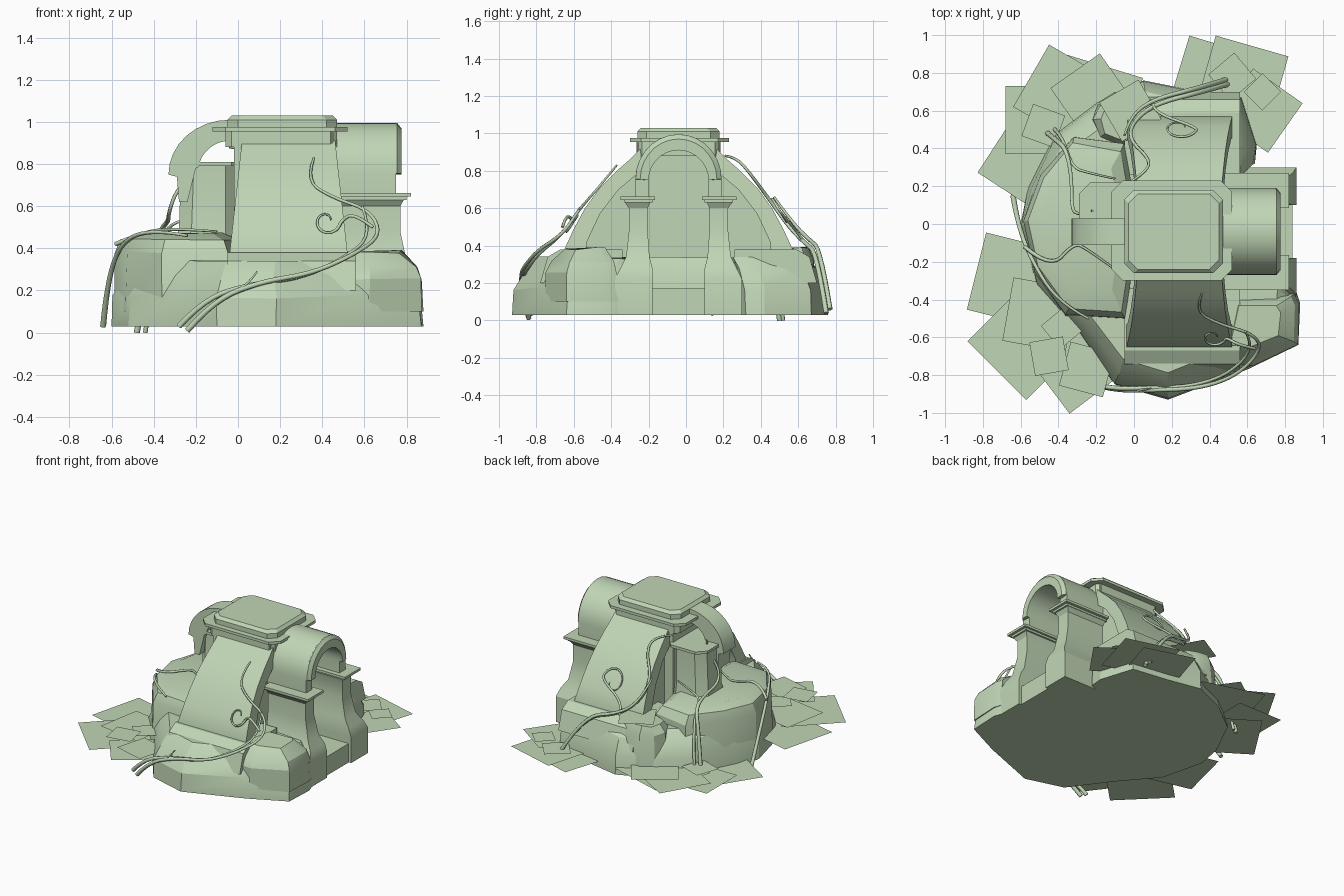
import bpy
import bmesh
import random
from math import radians, sin, cos, pi
from mathutils import Vector

random.seed(4)
if "Cube" in bpy.data.objects:
    bpy.data.objects.remove(bpy.data.objects["Cube"])

stone = bpy.data.materials.new("sage_green")
stone.use_nodes = True
SAGE = (.53, .67, .465, 1)
stone.diffuse_color = SAGE
stone.node_tree.nodes["Principled BSDF"].inputs["Base Color"].default_value = SAGE
parts = []
MID = -.04  # y of the plane the building mirrors about


def add_mesh(name, verts, faces):
    mesh = bpy.data.meshes.new(name)
    mesh.from_pydata(verts, [], faces)
    mesh.materials.append(stone)
    obj = bpy.data.objects.new(name, mesh)
    bpy.context.collection.objects.link(obj)
    parts.append(obj)
    return obj


def loft(name, rings):
    """Skin a stack of rings and cap both ends."""
    n = len(rings[0])
    verts = [v for ring in rings for v in ring]
    faces = [tuple(reversed(range(n))), tuple(range(len(verts) - n, len(verts)))]
    for k in range(len(rings) - 1):
        for i in range(n):
            a, b = k * n + i, k * n + (i + 1) % n
            faces.append((a, b, b + n, a + n))
    obj = add_mesh(name, verts, faces)
    bm = bmesh.new()
    bm.from_mesh(obj.data)
    bmesh.ops.recalc_face_normals(bm, faces=bm.faces)
    bm.to_mesh(obj.data)
    bm.free()
    return obj


def extrude(name, profile, axis, low, high):
    """Extrude a (horizontal, z) profile along the x or y axis."""
    place = (lambda p, d: (d, p[0], p[1])) if axis == "x" else (lambda p, d: (p[0], d, p[1]))
    return loft(name, [[place(p, d) for p in profile] for d in (low, high)])


def rect(x0, x1, y0, y1, z, cut=0):
    if not cut:
        return [(x0, y0, z), (x1, y0, z), (x1, y1, z), (x0, y1, z)]
    return [(x0 + cut, y0, z), (x1 - cut, y0, z), (x1, y0 + cut, z), (x1, y1 - cut, z),
            (x1 - cut, y1, z), (x0 + cut, y1, z), (x0, y1 - cut, z), (x0, y0 + cut, z)]


def slab(name, x0, x1, y0, y1, z0, z1, cut=0):
    return loft(name, [rect(x0, x1, y0, y1, z, cut) for z in (z0, z1)])


def rock(name, outline, centre, levels, rough=.008):
    """Boulder: an outline shrunk towards its centre at each (z, scale) level."""
    rings = []
    for k, (z, s) in enumerate(levels):
        jitter = rough if k else 0
        rings.append([(centre[0] + (x - centre[0]) * s + random.uniform(-jitter, jitter),
                       centre[1] + (y - centre[1]) * s + random.uniform(-jitter, jitter),
                       z + random.uniform(-jitter, jitter)) for x, y in outline])
    return loft(name, rings)


def arc(cx, cz, r, rz, start, end, steps=14):
    angles = [radians(start + (end - start) * i / steps) for i in range(steps + 1)]
    return [(cx + r * cos(a), cz + rz * sin(a)) for a in angles]


# Rocky base with a bay for the doorway
base = [(.87, -.64), (.88, -.42), (.86, -.36), (.52, -.36), (.52, .28), (.64, .32), (.65, .42),
        (.57, .67), (.3, .71), (.05, .76), (-.2, .65), (-.42, .48), (-.56, .2), (-.6, 0),
        (-.52, -.32), (-.3, -.58), (-.1, -.85), (.18, -.93), (.6, -.77)]
rock("rock_base", base, (.15, -.05), [(.03, 1), (.17, .985), (.28, .92), (.335, .83)])
mound = [(-.05, -.5), (.02, 0), (-.05, .42), (-.32, .46), (-.5, .26), (-.58, .02),
         (-.53, -.25), (-.36, -.48)]
rock("rear_mound", mound, (-.28, 0), [(.1, 1.02), (.38, 1), (.44, .92), (.47, .7)])
corner = [(.42, -.72), (.62, -.75), (.87, -.64), (.88, -.42), (.86, -.36), (.5, -.36)]
rock("corner_boulder", corner, (.62, -.52), [(.1, 1), (.25, .985), (.31, .88), (.385, .58)])
rock("back_boulder", arc(-.05, .55, .16, .14, 0, 324, 9), (-.05, .55),
     [(.1, 1.1), (.33, 1), (.385, .8)])
slab("door_sill", .4, .84, -.24, .15, .03, .17)

# Tower core and stepped cap
slab("tower_core", -.02, .45, -.26, .18, .2, .95)
slab("cap_neck", -.06, .47, -.265, .185, .88, .955, .03)
slab("cap_flange", -.12, .52, -.3, .23, .955, .975, .06)
loft("cap_top", [rect(-.05, .47, -.26, .18, .975, .05), rect(-.05, .47, -.26, .18, 1.01, .05),
                 rect(-.03, .45, -.24, .16, 1.03, .05)])

# Curved buttresses on the front and back sides
for side, label in ((-1, "front"), (1, "back")):
    flip = lambda pts: [(MID + side * d, z) for d, z in pts]
    outer = [(.2, .92), (.25, .87), (.33, .8), (.42, .71), (.5, .6), (.56, .49), (.61, .38), (.61, .3)]
    inner = [(.5, .3), (.49, .42), (.42, .57), (.32, .7), (.2, .8)]
    shell = extrude(label + "_buttress_shell", flip(outer + inner), "x", .02, .46)
    for v in shell.data.vertices:  # splay towards the foot
        v.co.x += (.92 - v.co.z) * (.11 if v.co.x > .2 else -.11)
    extrude(label + "_buttress_fill", flip([(.18, .85)] + inner[::-1] + [(.18, .3)]), "x", .05, .43)
    extrude(label + "_buttress_foot", flip([(.3, .2), (.3, .38), (.63, .38), (.7, .34), (.74, .2)]),
            "x", -.05, .56)

# Barrel vault over the doorway, with a bevelled outer rim
vault = arc(MID, .755, .23, .24, 0, 180, 18)
opening = arc(MID, .75, .16, .16, 180, 0)
extrude("door_vault", [(MID + .23, .655)] + vault + [(MID - .23, .655), (MID - .16, .655)]
        + opening + [(MID + .16, .655)], "x", .4, .75)
rim = [[(x, y, z) for y, z in arc(MID, .755, .23 - inset, .24 - inset, 0, 180)
        + arc(MID, .75, .16, .16, 180, 0)] for x, inset in ((.74, 0), (.755, 0), (.775, .025))]
loft("vault_rim", rim)

# Door piers with flared feet and capital plates
for side, label in ((-1, "front"), (1, "back")):
    levels = [(.03, .86, .34, .14), (.22, .86, .34, .14), (.28, .84, .31, .14), (.34, .8, .28, .155),
              (.48, .77, .265, .165), (.6, .77, .265, .165), (.635, .79, .29, .15)]
    rings = [rect(.46, x, *sorted((MID + side * a, MID + side * b)), z) for z, x, a, b in levels]
    loft(label + "_door_pier", rings)
    for name, x, a, b, z in (("plate", .82, .31, .125, .645), ("lip", .8, .29, .14, .63)):
        y0, y1 = sorted((MID + side * a, MID + side * b))
        slab(label + "_pier_" + name, .45, x, y0, y1, z, z + .018)

# Broken rear arm: pillar, plate and a quarter rib
loft("rear_pillar", [rect(-.3, 0, -.1, .22, .4, .06), rect(-.28, 0, -.08, .2, .5, .06),
                     rect(-.27, 0, -.08, .2, .79, .06)])
slab("rear_plate", -.29, .03, -.11, .22, .79, .81, .06)
rib = arc(-.04, .75, .29, .26, 90, 180, 8) + [(-.29, .74), (-.28, .62), (-.24, .62), (-.2, .78)]
rib += arc(-.04, .76, .15, .15, 170, 90, 8)
extrude("rear_rib", rib, "y", -.11, .03)


# Creeping vines
def vine(name, points, radius=.013):
    curve = bpy.data.curves.new(name, "CURVE")
    curve.dimensions = "3D"
    curve.bevel_depth, curve.bevel_resolution, curve.resolution_u = radius, 1, 5
    curve.use_fill_caps = True
    spline = curve.splines.new("NURBS")
    spline.points.add(len(points) - 1)
    for i, (p, co) in enumerate(zip(spline.points, points)):
        p.co = (*co, 1)
        p.radius = 1.1 - .7 * i / len(points)
    spline.use_endpoint_u, spline.order_u = True, 3
    curve.materials.append(stone)
    bpy.context.collection.objects.link(bpy.data.objects.new(name, curve))


def curl(centre, size, lean, turn):
    """Spiral tendril lying on a leaning face."""
    out = []
    for i in range(12):
        a, r = turn * i * .55, size * (1 - i / 16)
        out.append(Vector(centre) + Vector((r * cos(a), lean * r * sin(a), r * sin(a))))
    return out


front = [(-.24, -.84, .01), (-.12, -.88, .15), (.1, -.88, .24), (.35, -.87, .28), (.55, -.8, .37),
         (.68, -.66, .46), (.63, -.58, .58), (.45, -.53, .64), (.32, -.46, .72), (.36, -.37, .83)]
vine("front_vine", front)
vine("front_vine_twin", [(x - .04, y + .01, z + .02 * cos(i)) for i, (x, y, z) in enumerate(front[:7])])
vine("front_tendril", [(.64, -.66, .5), (.55, -.64, .57)] + curl((.42, -.6, .53), .07, .7, -1), .008)
vine("front_sprig", [(0, -.88, .2), (.05, -.88, .23), (.09, -.87, .29)], .007)
rear = [(-.64, .15, .03), (-.62, .02, .25), (-.55, -.18, .44), (-.4, -.42, .49), (-.24, -.5, .46)]
vine("rear_vine", rear)
vine("rear_climber", [(-.48, .5, 0), (-.42, .45, .35), (-.36, .4, .5), (-.33, .25, .53),
                      (-.33, .08, .56), (-.3, .05, .66), (-.22, .07, .76), (-.22, .07, .84)])
vine("rear_climber_twin", [(-.44, .52, 0), (-.38, .47, .4), (-.33, .3, .51), (-.24, .27, .54),
                           (-.1, .24, .57)], .01)
vine("rear_root", [(-.58, -.12, .42), (-.44, -.24, .48), (-.32, -.1, .49), (-.25, -.13, .49),
                   (-.1, -.24, .48)], .01)
back = [(.53, .75, .04), (.36, .7, .36), (.12, .64, .41), (0, .55, .5), (-.03, .45, .64),
        (.09, .34, .79), (.06, .27, .87), (-.04, .21, .88)]
vine("back_vine", back)
vine("back_vine_twin", [(x - .02, y + .02, z + .02) for x, y, z in back[:5]])
vine("back_tendril", [(.1, .64, .41), (.1, .59, .48)] + curl((.24, .51, .57), .1, -.6, 1), .008)

# Flat leaf cards around the foot: x, y, half size, turn
cards = [(-.51, .34, .23, 57), (-.5, .55, .18, 0), (-.24, .62, .23, -17), (-.38, .69, .19, 60),
         (-.22, .68, .16, 35), (-.02, .6, .12, 30), (-.48, .52, .09, -20), (-.3, .48, .07, 25),
         (.42, .76, .19, -17), (.57, .75, .2, -16), (.67, .6, .16, 55), (.52, .78, .09, 40),
         (.68, .7, .07, 45), (-.63, -.3, .21, -14), (-.57, -.62, .22, 45), (-.31, -.78, .16, 37),
         (-.5, -.48, .17, -10), (-.25, -.77, .12, -15), (-.38, -.55, .08, 40), (-.45, -.7, .09, 10)]
for i, (x, y, half, turn) in enumerate(cards):
    z = .06 + .012 * (i % 7) + (.3 if (x, half) == (-.02, .12) else .08 if y < -.4 else 0)
    ring = [(x + half * 2 ** .5 * cos(radians(turn) + pi * (k + .5) / 2),
             y + half * 2 ** .5 * sin(radians(turn) + pi * (k + .5) / 2), z) for k in range(4)]
    add_mesh("leaf_card", ring, [(0, 1, 2, 3)])

# Smooth the rounded faces, keep the edges crisp
bpy.ops.object.select_all(action="DESELECT")
for obj in parts:
    obj.select_set(True)
bpy.context.view_layer.objects.active = parts[0]
bpy.ops.object.shade_smooth_by_angle(angle=radians(25))
